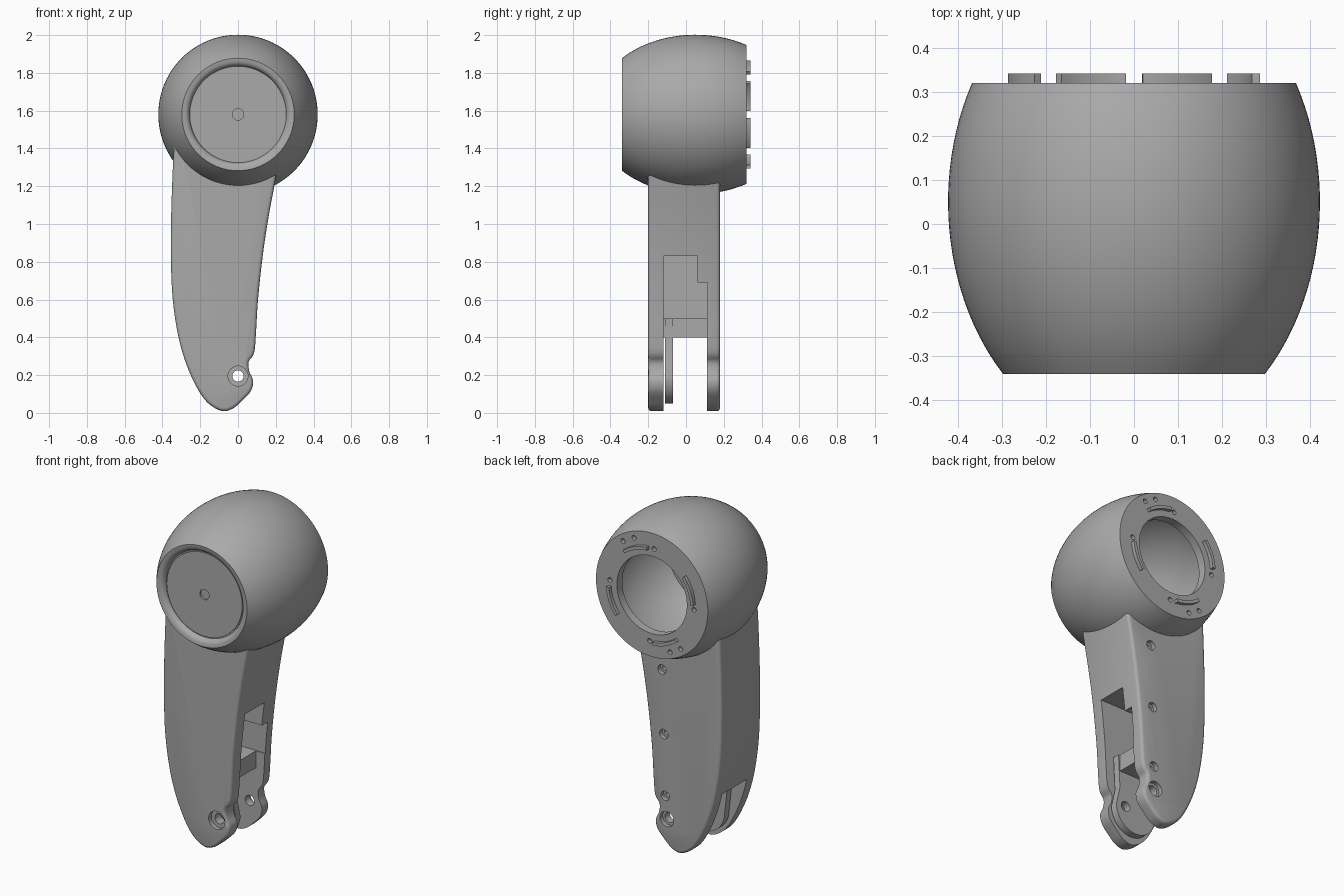
import bpy, bmesh, math
from mathutils import Matrix, Vector

if "Cube" in bpy.data.objects:
    bpy.data.objects.remove(bpy.data.objects["Cube"], do_unlink=True)

HUB_Z = 1.58
grey = bpy.data.materials.new("grey_plastic")
grey.use_nodes = True
GREY = (0.4, 0.4, 0.4, 1)
grey.diffuse_color = GREY
grey.node_tree.nodes["Principled BSDF"].inputs["Base Color"].default_value = GREY


def make(name, bm):
    bmesh.ops.recalc_face_normals(bm, faces=bm.faces)
    mesh = bpy.data.meshes.new(name)
    bm.to_mesh(mesh)
    bm.free()
    mesh.materials.append(grey)
    ob = bpy.data.objects.new(name, mesh)
    bpy.context.scene.collection.objects.link(ob)
    return ob


def revolve(name, profile, steps=96):
    """Spin a (radius, y) profile about the hub axis."""
    bm = bmesh.new()
    verts = [bm.verts.new((r, y, HUB_Z)) for r, y in profile]
    edges = [bm.edges.new(pair) for pair in zip(verts, verts[1:])]
    bmesh.ops.spin(bm, geom=verts + edges, cent=(0, 0, HUB_Z), axis=(0, 1, 0),
                   angle=math.tau, steps=steps)
    bmesh.ops.remove_doubles(bm, verts=bm.verts, dist=0.0005)
    return make(name, bm)


def prism(name, points, y0, y1, bevel=0):
    """Extrude an (x, z) outline from y0 to y1, rounding the rims."""
    bm = bmesh.new()
    cap = bm.faces.new([bm.verts.new((x, y0, z)) for x, z in points])
    ext = bmesh.ops.extrude_face_region(bm, geom=[cap])["geom"]
    bmesh.ops.translate(bm, vec=(0, y1 - y0, 0),
                        verts=[g for g in ext if isinstance(g, bmesh.types.BMVert)])
    if bevel:
        rims = [e for e in bm.edges if abs(e.verts[0].co.y - e.verts[1].co.y) < 1e-5]
        bmesh.ops.bevel(bm, geom=rims, offset=bevel, segments=3, profile=0.5, affect='EDGES')
    return make(name, bm)


def rod(x, z, r, y0, y1, sides=32):
    ring = [(x + r * math.cos(math.tau * i / sides), z + r * math.sin(math.tau * i / sides))
            for i in range(sides)]
    return prism("rod", ring, y0, y1)


def box(x0, x1, y0, y1, z0, z1):
    return prism("box", [(x0, z0), (x1, z0), (x1, z1), (x0, z1)], y0, y1)


def cut(target, cutter):
    mod = target.modifiers.new("cut", 'BOOLEAN')
    mod.operation, mod.solver, mod.object = 'DIFFERENCE', 'EXACT', cutter
    bpy.context.view_layer.objects.active = target
    bpy.ops.object.modifier_apply(modifier=mod.name)
    bpy.data.objects.remove(cutter, do_unlink=True)


def smooth_curve(pts, n=4):
    """Open Catmull-Rom curve through 2D points."""
    p = [Vector(q) for q in [pts[0]] + pts + [pts[-1]]]
    out = []
    for a, b, c, d in zip(p, p[1:], p[2:], p[3:]):
        for i in range(n):
            t = i / n
            out.append(0.5 * (2 * b + (c - a) * t + (2 * a - 5 * b + 4 * c - d) * t * t
                              + (3 * b - a - 3 * c + d) * t ** 3))
    return out + [p[-1]]


def oval(radius, length, y0, y1, n=24):
    """Barrel profile running from y0 to y1."""
    ys = [y0 + (y1 - y0) * i / n for i in range(n + 1)]
    return [(radius * math.sqrt(1 - ((y - 0.05) / length) ** 2), y) for y in ys]


# Hollow barrel head: recessed front disc, outer skin, back plate, cavity
front = [(0, -0.305), (0.03, -0.305), (0.03, -0.315), (0.248, -0.315), (0.248, -0.308),
         (0.255, -0.308), (0.258, -0.318), (0.264, -0.33), (0.277, -0.338)]
back = [(0.23, 0.32), (0.23, 0.27)]
head = revolve("head_shell", front + oval(0.422, 0.55, -0.34, 0.32) + back
               + oval(0.385, 0.52, 0.27, -0.26) + [(0, -0.26)])

# Raised arcs and small holes on the back plate
for k in range(4):
    mid = math.radians(69 + 90 * k)
    span = [mid + math.radians(-17 + 34 * i / 12) for i in range(13)]
    arc = [(0.287 * math.cos(a), HUB_Z + 0.287 * math.sin(a)) for a in span]
    arc += [(0.268 * math.cos(a), HUB_Z + 0.268 * math.sin(a)) for a in reversed(span)]
    prism(f"mounting_rib_{k + 1}", arc, 0.31, 0.342)
    a = math.radians(93 + 90 * k)
    cut(head, rod(0.277 * math.cos(a), HUB_Z + 0.277 * math.sin(a), 0.014, 0.295, 0.35, 16))
for deg in (55, 69, 235, 249):
    a = math.radians(deg)
    cut(head, rod(0.33 * math.cos(a), HUB_Z + 0.33 * math.sin(a), 0.014, 0.295, 0.35, 16))

# Curved leg
outline = smooth_curve([
    (-0.335, 1.45), (-0.345, 1.3), (-0.355, 0.97), (-0.35, 0.66), (-0.323, 0.44),
    (-0.28, 0.275), (-0.22, 0.138), (-0.16, 0.053), (-0.085, 0.01), (-0.026, 0.024),
    (0.02, 0.063), (0.068, 0.116), (0.08, 0.17), (0.06, 0.22), (0.056, 0.27),
    (0.085, 0.317), (0.095, 0.42), (0.106, 0.6), (0.132, 0.84), (0.164, 1.05),
    (0.196, 1.22), (0.235, 1.45)])
leg = prism("leg", outline, -0.2, 0.18, bevel=0.018)
cut(leg, revolve("cavity", [(0, -0.27)] + oval(0.39, 0.525, -0.27, 0.28) + [(0, 0.28)]))

# Fork slot at the foot, and the stepped window above it
cut(leg, box(-0.6, 0.6, -0.12, 0.11, -0.1, 0.4))
cut(leg, box(0.04, 0.6, -0.12, 0.11, 0.38, 0.51))
cut(leg, box(-0.22, 0.6, -0.12, 0.06, 0.5, 0.83))
cut(leg, box(-0.22, 0.6, 0.05, 0.115, 0.5, 0.69))

# Pin hole with counterbores, and screw holes down the back
cut(leg, rod(0, 0.195, 0.03, -0.3, 0.3))
cut(leg, rod(0, 0.195, 0.053, -0.3, -0.175))
cut(leg, rod(0, 0.195, 0.045, 0.155, 0.3))
for x, z in ((0.01, 0.33), (0.02, 0.695), (0.032, 1.075)):
    cut(leg, rod(x, z, 0.028, 0.155, 0.3, 24))
    cut(leg, rod(x, z, 0.014, 0.13, 0.3, 16))

# Inner lug beside the front cheek
arc = [(-0.07 + 0.135 * math.cos(a), 0.19 + 0.14 * math.sin(a))
       for a in (math.pi + math.pi * i / 24 for i in range(25))]
lug = prism("inner_lug", arc + [(0.04, 0.3), (0.05, 0.5), (-0.24, 0.5)], -0.112, -0.07)
cut(lug, rod(0, 0.195, 0.03, -0.3, 0.3))

# Smooth shading with crisp edges
bpy.ops.object.select_all(action='DESELECT')
for ob in bpy.context.scene.objects:
    if ob.type == 'MESH' and ob.data.materials and ob.data.materials[0] == grey:
        ob.select_set(True)
        bpy.context.view_layer.objects.active = ob
bpy.ops.object.shade_smooth_by_angle(angle=math.radians(32))
